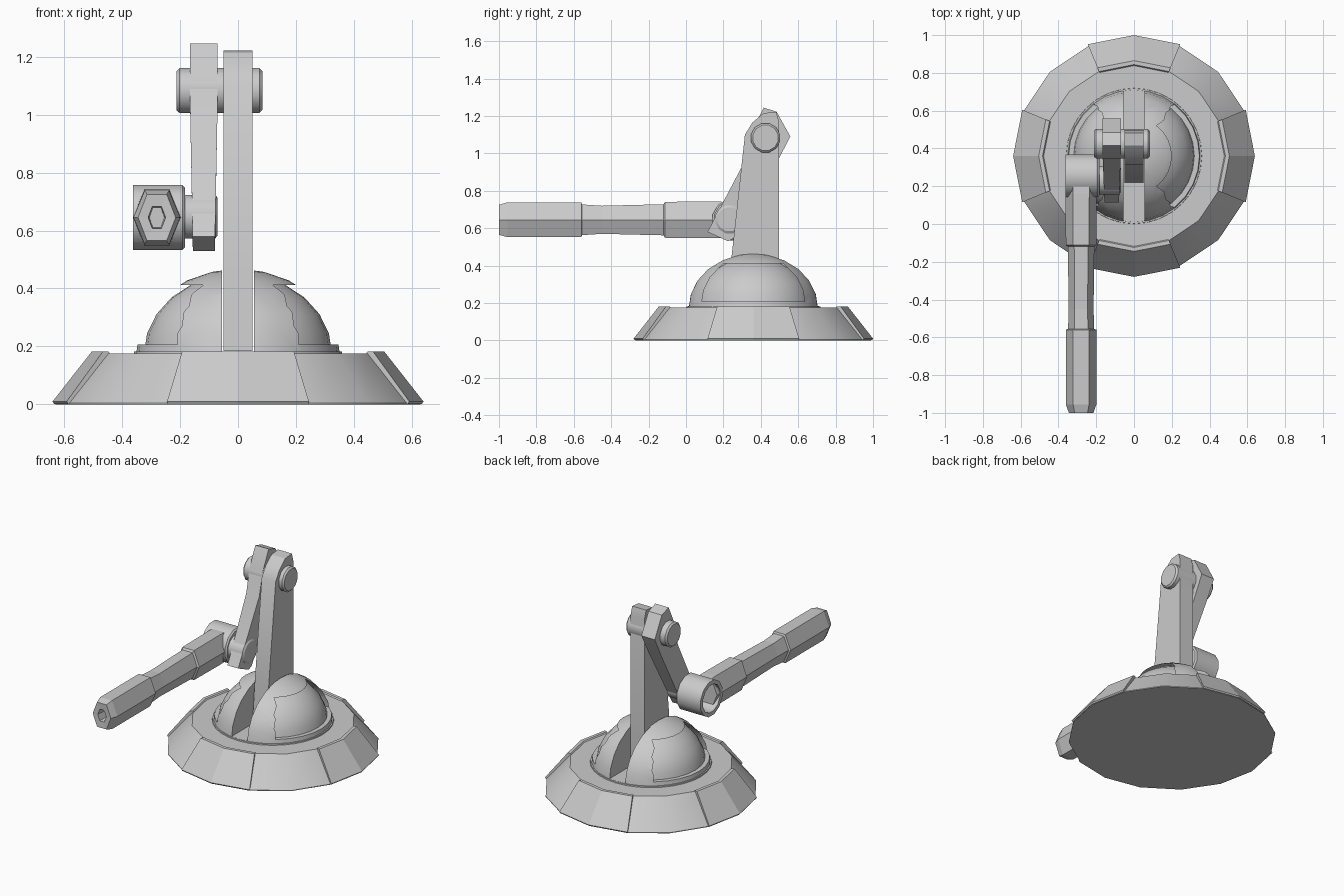
import bpy, bmesh
from math import sin, cos, pi, radians, sqrt

if "Cube" in bpy.data.objects:
    bpy.data.objects.remove(bpy.data.objects["Cube"])

CY = 0.36  # y of the base centre


def loft(name, rings, smooth=True):
    """Skin a list of equal-length point rings and cap both ends."""
    bm = bmesh.new()
    vs = [[bm.verts.new(p) for p in r] for r in rings]
    n = len(rings[0])
    for a, b in zip(vs, vs[1:]):
        for i in range(n):
            j = (i + 1) % n
            bm.faces.new((a[i], a[j], b[j], b[i]))
    bm.faces.new(vs[0][::-1])
    bm.faces.new(vs[-1])
    bmesh.ops.recalc_face_normals(bm, faces=bm.faces)
    me = bpy.data.meshes.new(name)
    bm.to_mesh(me)
    bm.free()
    ob = bpy.data.objects.new(name, me)
    bpy.context.collection.objects.link(ob)
    if smooth:
        shade(ob)
    return ob


def shade(ob):
    bpy.ops.object.select_all(action='DESELECT')
    ob.select_set(True)
    bpy.context.view_layer.objects.active = ob
    bpy.ops.object.shade_smooth_by_angle(angle=radians(32))


def lathe_z(name, profile, n, smooth=True):
    return loft(name, [[(r * cos(2 * pi * i / n), CY + r * sin(2 * pi * i / n), z)
                        for i in range(n)] for r, z in profile], smooth)


def lathe_x(name, profile, n, y, z):
    return loft(name, [[(x, y + r * cos(2 * pi * (i + .5) / n), z + r * sin(2 * pi * (i + .5) / n))
                        for i in range(n)] for r, x in profile])


def plate(name, outline, x0, x1):
    return loft(name, [[(x, y, z) for y, z in outline] for x in (x0, x1)])


def cut(ob, *cutters):
    for c in cutters:
        m = ob.modifiers.new("cut", 'BOOLEAN')
        m.operation, m.object, m.solver = 'DIFFERENCE', c, 'EXACT'
        bpy.ops.object.select_all(action='DESELECT')
        ob.select_set(True)
        bpy.context.view_layer.objects.active = ob
        bpy.ops.object.modifier_apply(modifier=m.name)
    shade(ob)


# Sixteen-sided sloping base and the low ring under the dome
lathe_z("base", [(.63, 0), (.63, .004), (.484, .175)], 16)
lathe_z("dome_ring", [(.36, .17), (.358, .182)], 32)

# Four raised panels on the base
for k in range(4):
    angles = [k * pi / 2 + d * pi / 8 for d in (-1, 0, 1)]
    section = [(.615, .002), (.635, .002), (.64, .01), (.505, .182), (.484, .182), (.47, .165)]
    loft(f"base_panel_{k + 1}", [[(r * cos(a), CY + r * sin(a), z) for r, z in section]
                                 for a in angles], False)


# Dome: outer shell with a window on each side over a smaller core, split by a slot
def dome(name, r, h, drop=0):
    t = [i / 6 * pi / 2 for i in range(6)] + [radians(86)]
    prof = [(r * cos(a), .172 + h * sin(a)) for a in t]
    if drop:
        prof.insert(0, (r, .172 - drop))
    return lathe_z(name, prof, 28)


shell = dome("dome_shell", .352, .295)
core = dome("dome_core", .325, .278)
hollow = dome("hollow_cutter", .318, .27, .05)
window = [(.085, .207), (.095, .27), (.13, .34), (.2, .412)]
window += [(2 * CY - y, z) for y, z in reversed(window)]
w1 = plate("window_cutter_r", window, .08, .5)
w2 = plate("window_cutter_l", window, -.5, -.08)
slot = plate("slot_cutter", [(-.2, .183), (.9, .183), (.9, .7), (-.2, .7)], -.056, .056)
cut(shell, hollow, w1, w2, slot)
cut(core, slot)
for c in (hollow, w1, w2, slot):
    bpy.data.objects.remove(c)

# Upright arm standing in the slot
plate("upright_arm", [(.22, .185), (.245, .46), (.315, 1.1), (.355, 1.165), (.415, 1.215),
                      (.482, 1.222), (.497, 1.17), (.497, .185)], -.05, .05)

# Hanging arm, slightly thinner at its lower end
hang = [(.115, .58), (.32, .97), (.355, 1.12), (.415, 1.245), (.485, 1.222),
        (.558, 1.09), (.49, .96), (.255, .545), (.225, .53)]
loft("hanging_arm", [[(-.118 + s * (.038 + .01 * min(1, max(0, (z - .55) / .5))), y, z)
                      for y, z in hang] for s in (-1, 1)])

# Pivot pins
lathe_x("upper_pivot", [(.07, -.212), (.08, -.202), (.08, .074), (.07, .084)], 12, .425, 1.083)
lathe_x("lower_pivot", [(.078, -.2), (.078, -.078), (.066, -.07)], 12, .232, .648)

# Hollow socket head at the end of the handle
lathe_x("socket_head", [(.107, -.183), (.116, -.192), (.116, -.362), (.09, -.362),
                        (.09, -.24)], 12, .255, .645)

# Hexagonal handle with a hex recess in the tip: (y, half width, half height)
stations = [(-.93, .026, .035), (-.998, .03, .038), (-1.0, .065, .08), (-.955, .081, .093),
            (-.56, .081, .093), (-.555, .069, .082), (-.45, .066, .075), (-.12, .07, .083),
            (-.112, .081, .096), (.16, .083, .098), (.2, .083, .096)]
loft("handle", [[(-.28 + u * w, y, .645 + v * h) for u, v in
                 ((1, 0), (.52, 1), (-.52, 1), (-1, 0), (-.52, -1), (.52, -1))]
                for y, w, h in stations], False)
